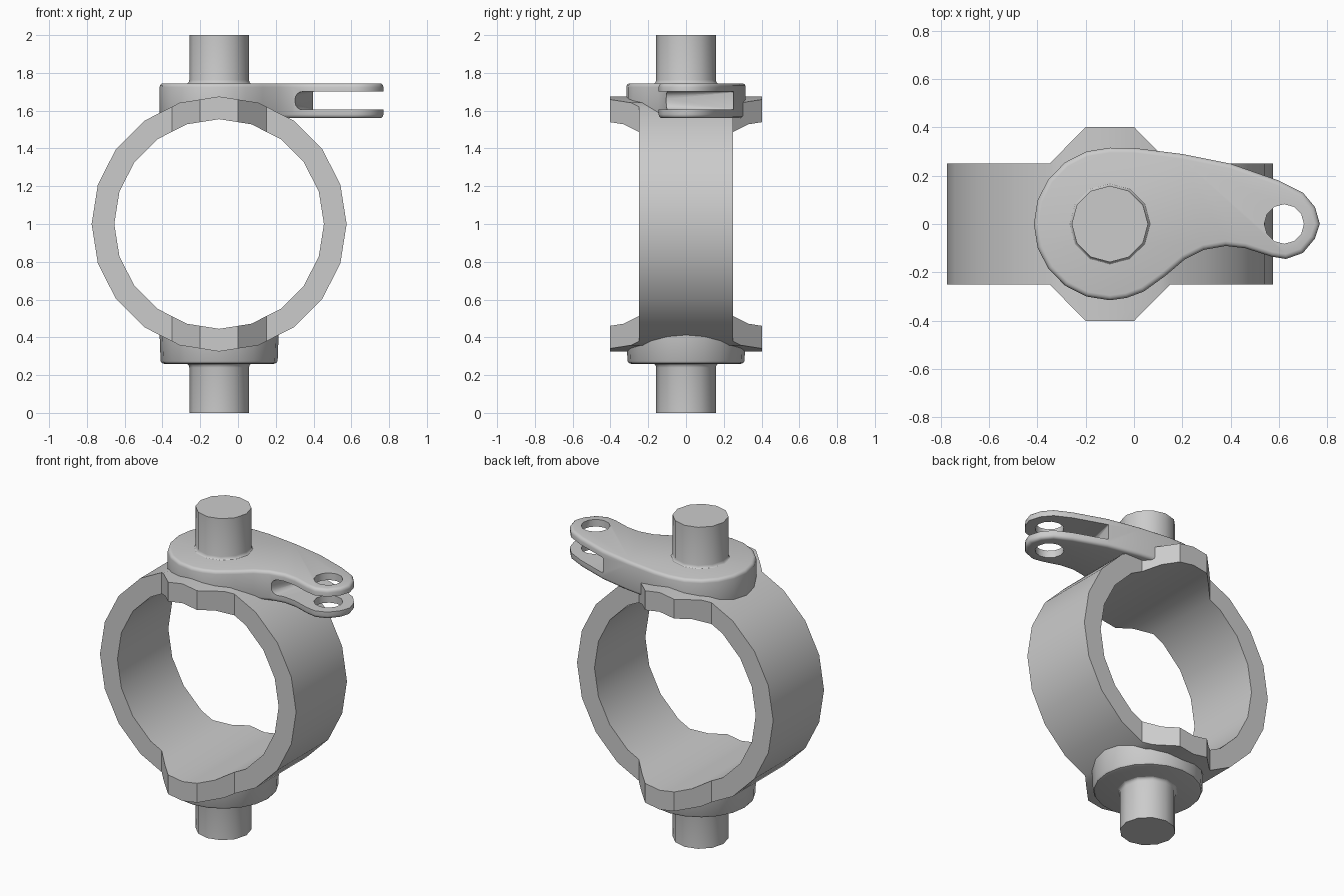
import bpy, bmesh
from math import cos, sin, pi, radians
from mathutils import Matrix

if "Cube" in bpy.data.objects:
    bpy.data.objects.remove(bpy.data.objects["Cube"])

CX = -0.1  # common axis of pins, boss and ring


def finish(bm, name, angle=35):
    bmesh.ops.recalc_face_normals(bm, faces=bm.faces)
    me = bpy.data.meshes.new(name)
    bm.to_mesh(me)
    bm.free()
    ob = bpy.data.objects.new(name, me)
    bpy.context.collection.objects.link(ob)
    return ob


def smooth(ob, angle=35):
    bpy.ops.object.select_all(action='DESELECT')
    ob.select_set(True)
    bpy.context.view_layer.objects.active = ob
    bpy.ops.object.shade_smooth_by_angle(angle=radians(angle))


def lathe(name, profile, segs, closed=False, matrix=Matrix.Translation((CX, 0, 0))):
    """Spin (radius, height) points around z; open profiles get end caps."""
    bm = bmesh.new()
    rings = [[bm.verts.new((r * cos(2 * pi * i / segs), r * sin(2 * pi * i / segs), z))
              for i in range(segs)] for r, z in profile]
    pairs = list(zip(rings, rings[1:])) + ([(rings[-1], rings[0])] if closed else [])
    for a, b in pairs:
        for i in range(segs):
            j = (i + 1) % segs
            bm.faces.new((a[i], a[j], b[j], b[i]))
    if not closed:
        bm.faces.new(rings[0])
        bm.faces.new(rings[-1])
    bm.transform(matrix)
    return finish(bm, name)


def prism(name, outline, z0, z1, bevel=0):
    bm = bmesh.new()
    low = [bm.verts.new((x, y, z0)) for x, y in outline]
    high = [bm.verts.new((x, y, z1)) for x, y in outline]
    bm.faces.new(low)
    bm.faces.new(high)
    n = len(outline)
    for i in range(n):
        j = (i + 1) % n
        bm.faces.new((low[i], low[j], high[j], high[i]))
    bmesh.ops.recalc_face_normals(bm, faces=bm.faces)
    if bevel:
        rim = [e for e in bm.edges if abs(e.verts[0].co.z - e.verts[1].co.z) < 1e-5]
        bmesh.ops.bevel(bm, geom=rim, offset=bevel, segments=3, profile=0.5, affect='EDGES')
    return finish(bm, name)


def boolean(ob, cutter, operation):
    mod = ob.modifiers.new("cut", 'BOOLEAN')
    mod.operation, mod.solver, mod.object = operation, 'EXACT', cutter
    bpy.context.view_layer.objects.active = ob
    bpy.ops.object.modifier_apply(modifier=mod.name)
    bpy.data.objects.remove(cutter)


# clamp ring, trimmed to its plan shape with wider pads at top and bottom
ring = lathe("clamp_ring", [(.555, -.4), (.675, -.4), (.675, .4), (.555, .4)], 20, True,
             Matrix.Translation((CX, 0, 1)) @ Matrix.Rotation(pi / 2, 4, 'X'))
half = [(-1, -.25), (-.35, -.25), (-.2, -.402), (0, -.402), (.15, -.25), (1, -.25)]
plan = prism("plan_cutter", half + [(x, -y) for x, y in reversed(half)], 0, 2)
# keep the trim clear of the ring's own end faces
for v in ring.data.vertices:
    v.co.y *= 1.1
boolean(ring, plan, 'INTERSECT')
smooth(ring, 25)

# lever with a rounded rim
outline = [(CX + .315 * cos(radians(a)), .316 * sin(radians(a))) for a in range(90, 271, 18)]
outline += [(-.03, -.306), (.04, -.28), (.13, -.215), (.21, -.147), (.29, -.107), (.38, -.091),
            (.46, -.1), (.57, -.135), (.63, -.145), (.7, -.12), (.75, -.06), (.77, 0),
            (.75, .07), (.7, .13), (.6, .18), (.4, .25), (.2, .29), (0, .315)]
lever = prism("lever", outline, 1.56, 1.745, .02)

# fork slot: rounded at the front, flat and slanted at the back
bm = bmesh.new()
for i in range(9):
    a = pi / 2 + pi * i / 8
    bm.verts.new((.325 + .048 * cos(a), -.2, 1.653 + .048 * sin(a)))
for x, y in ((.41, .3), (1, .3), (1, -.2)):
    for z in (1.605, 1.701):
        bm.verts.new((x, y, z))
bmesh.ops.convex_hull(bm, input=bm.verts)
boolean(lever, finish(bm, "slot_cutter"), 'DIFFERENCE')

# eye through both prongs
hole = lathe("eye_cutter", [(.082, 1.4), (.082, 1.9)], 12, matrix=Matrix.Translation((.622, 0, 0)))
boolean(lever, hole, 'DIFFERENCE')
smooth(lever, 35)

# round boss under the ring
smooth(lathe("lower_boss", [(.29, .26), (.303, .264), (.31, .275), (.316, .44)], 20))

# pins with a small fillet where they meet the lever and boss
pin = [(.158, 0), (.158, .24), (.161, .252), (.168, .259), (.18, .263), (.18, .3)]
smooth(lathe("lower_pin", pin, 12))
smooth(lathe("upper_pin", [(r, 2 - z + (.003 if 0 < z < .3 else 0)) for r, z in pin], 12))
